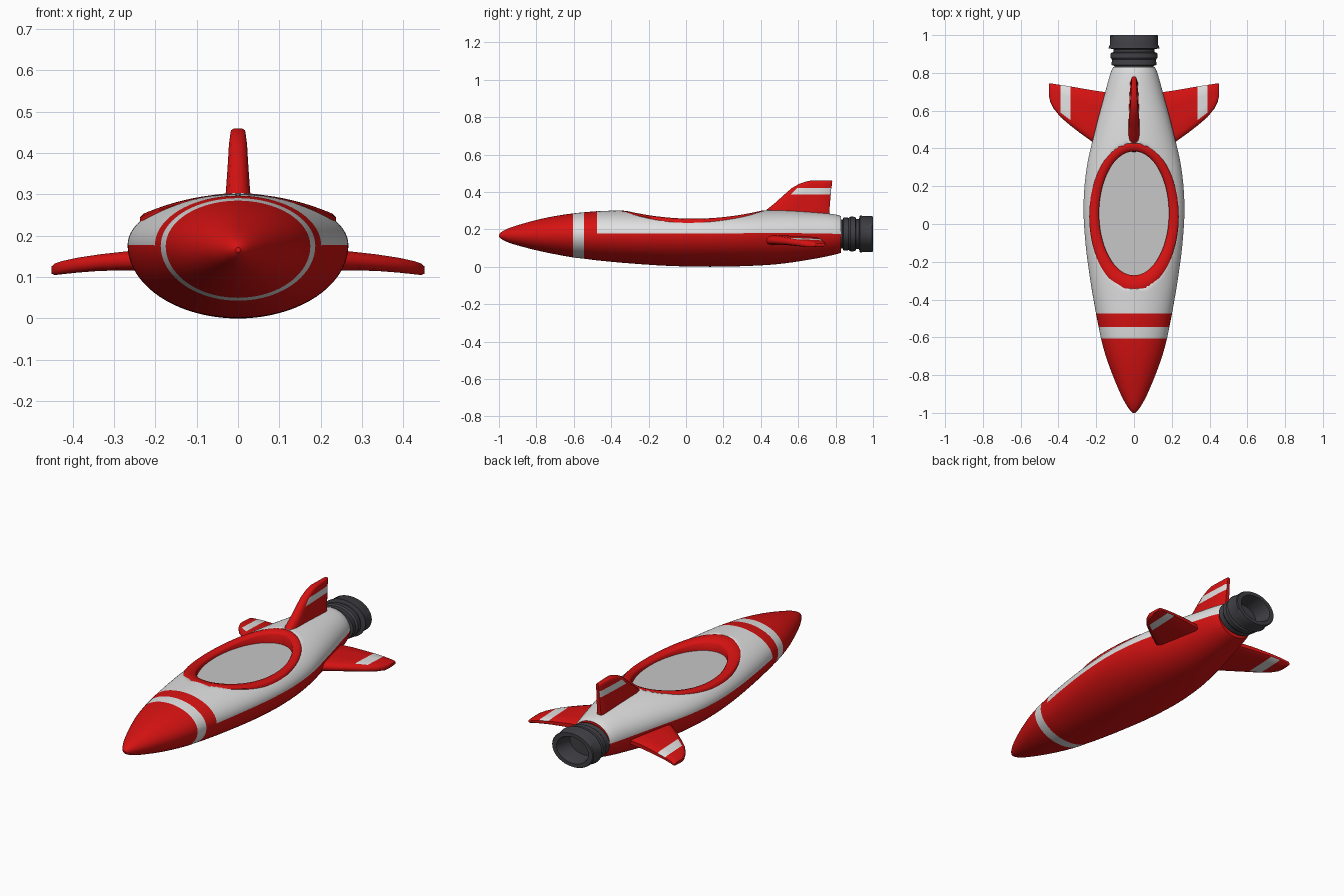
import bpy, bmesh, math
from math import sin, cos, pi, tau

if "Cube" in bpy.data.objects:
    bpy.data.objects.remove(bpy.data.objects["Cube"])


def material(name, rgb):
    m = bpy.data.materials.new(name)
    m.diffuse_color = (*rgb, 1)
    m.use_nodes = True
    m.node_tree.nodes["Principled BSDF"].inputs["Base Color"].default_value = m.diffuse_color
    return m


RED = material("red paint", (0.68, 0.006, 0.006))
WHITE = material("white paint", (0.74, 0.74, 0.74))
GREY = material("floor grey", (0.57, 0.57, 0.57))
DARK = material("engine metal", (0.05, 0.05, 0.058))


def loft(name, rings, mats, rule=None, cap=True, loop=False, angle=40):
    """Skin closed rings of points; rule(row, column) gives the material slot."""
    bm = bmesh.new()
    rows = [[bm.verts.new(p) for p in r] for r in rings]
    n = len(rows[0])
    for i in range(len(rows) - (0 if loop else 1)):
        a, b = rows[i], rows[(i + 1) % len(rows)]
        for j in range(n):
            k = (j + 1) % n
            f = bm.faces.new((a[j], a[k], b[k], b[j]))
            f.material_index = rule(i, j) if rule else 0
    if cap:
        bm.faces.new(rows[0])
        bm.faces.new(rows[-1])
    bmesh.ops.recalc_face_normals(bm, faces=bm.faces)
    me = bpy.data.meshes.new(name)
    bm.to_mesh(me)
    bm.free()
    for m in mats:
        me.materials.append(m)
    ob = bpy.data.objects.new(name, me)
    bpy.context.collection.objects.link(ob)
    bpy.ops.object.select_all(action='DESELECT')
    ob.select_set(True)
    bpy.context.view_layer.objects.active = ob
    bpy.ops.object.shade_smooth_by_angle(angle=math.radians(angle))
    return ob


def smooth_at(table, y):
    """Smooth interpolation of the table rows at position y."""
    i = max(k for k in range(len(table) - 1) if table[k][0] <= y + 1e-9)
    a, b = table[i], table[i + 1]
    p, q = table[max(i - 1, 0)], table[min(i + 2, len(table) - 1)]
    h = b[0] - a[0]
    t = (y - a[0]) / h
    out = []
    for c in range(1, len(a)):
        ma = (b[c] - p[c]) / (b[0] - p[0]) * h
        mb = (q[c] - a[c]) / (q[0] - a[0]) * h
        out.append((2*t**3 - 3*t*t + 1) * a[c] + (t**3 - 2*t*t + t) * ma
                   + (3*t*t - 2*t**3) * b[c] + (t**3 - t*t) * mb)
    return out


def saddle(y):
    """Height of the cockpit rim along the hull."""
    return 0.255 + 0.052 * ((y - 0.04) / 0.4) ** 2


# Hull: y, half width, bottom, seam height, top
HULL = [
    (-1.0, 0.006, 0.160, 0.166, 0.172), (-0.985, 0.022, 0.147, 0.167, 0.187),
    (-0.95, 0.045, 0.130, 0.168, 0.205), (-0.9, 0.071, 0.114, 0.169, 0.222),
    (-0.8, 0.113, 0.088, 0.171, 0.250), (-0.7, 0.149, 0.067, 0.173, 0.271),
    (-0.605, 0.175, 0.050, 0.175, 0.285), (-0.545, 0.187, 0.043, 0.176, 0.291),
    (-0.475, 0.201, 0.034, 0.177, 0.297), (-0.3, 0.231, 0.018, 0.178, 0.302),
    (-0.1, 0.257, 0.005, 0.178, 0.303), (0.1, 0.267, 0.000, 0.178, 0.303),
    (0.3, 0.250, 0.003, 0.179, 0.303), (0.5, 0.205, 0.015, 0.180, 0.302),
    (0.7, 0.152, 0.045, 0.178, 0.290), (0.8, 0.124, 0.066, 0.176, 0.279),
    (0.83, 0.111, 0.075, 0.175, 0.270)]
ys = []
for a, b in zip(HULL, HULL[1:]):
    steps = max(2, round((b[0] - a[0]) / 0.014))
    ys += [a[0] + (b[0] - a[0]) * k / steps for k in range(steps)]
ys.append(HULL[-1][0])
SIDES = 80
rings = []
for y in ys:
    w, zb, zc, zt = smooth_at(HULL, y)
    ring = []
    for j in range(SIDES):
        t = tau * j / SIDES
        x, s = w * cos(t), sin(t)
        z = zc + s * ((zt - zc) if s > 0 else (zc - zb))
        if (x / 0.226) ** 2 + ((y - 0.04) / 0.38) ** 2 < 1:
            z = min(z, saddle(y) - 0.012)
        ring.append((x, y, z))
    rings.append(ring)


def hull_paint(i, j):
    y = (ys[i] + ys[i + 1]) / 2
    band = -0.605 < y < -0.545
    return 1 if band or (y > -0.475 and j < SIDES // 2) else 0


hull = loft("hull", rings, [RED, WHITE], hull_paint)


def ellipse(rx, ry, cy, z, n=96):
    return [(rx * cos(tau * k / n), cy + ry * sin(tau * k / n), z) for k in range(n)]


# Cockpit opening cut out of the hull
cutter = loft("cockpit_cutter", [ellipse(0.196, 0.341, 0.055, z) for z in (0.229, 0.5)], [RED])
cutter.hide_render = True
cutter.hide_viewport = True
cut = hull.modifiers.new("cockpit_opening", 'BOOLEAN')
cut.operation = 'DIFFERENCE'
cut.solver = 'EXACT'
cut.object = cutter

# Cockpit floor plate
loft("cockpit_floor", [ellipse(0.195, 0.340, 0.055, z) for z in (0.228, 0.235)], [GREY])

# Raised cockpit rim that follows the saddle line
RIM = [(0, -0.01), (0.14, -0.001), (0.5, 0.002), (0.85, -0.002), (1, -0.01), (1, -0.04)]
rings = []
for k in range(96):
    t = tau * k / 96
    ring = []
    for f, dz in RIM:
        x = (0.185 + 0.052 * f) * cos(t)
        y = 0.0565 - 0.0165 * f + (0.328 + 0.067 * f) * sin(t)
        ring.append((x, y, saddle(y) + dz))
    x, y = ring[0][:2]
    ring.append((x, y, 0.229))
    rings.append(ring)
loft("cockpit_rim", rings, [RED], cap=False, loop=True, angle=50)

# Engine nozzle: oval lathe, y and half width, outside then inside
NOZZLE = [(0.81, 0.10), (0.838, 0.105), (0.842, 0.120), (0.87, 0.116), (0.88, 0.125),
          (0.905, 0.123), (0.91, 0.108), (0.925, 0.108), (0.93, 0.135), (0.95, 0.128),
          (0.995, 0.128), (1.0, 0.124), (1.0, 0.098), (0.99, 0.094), (0.90, 0.085)]
loft("engine_nozzle", [[(r * cos(tau * k / 48), y, 0.175 + 0.745 * r * sin(tau * k / 48))
                        for k in range(48)] for y, r in NOZZLE], [DARK], angle=35)

# Fins: chord section as fraction along the chord and share of half thickness
SECTION = [(0, 0.25), (0.04, 0.75), (0.14, 1), (0.4, 0.92), (0.7, 0.8), (0.96, 0.65), (1, 0.4)]
OUTLINE = SECTION + [(f, -t) for f, t in reversed(SECTION)]


def fin(name, stations, stripe_row, place):
    """Stations: span, leading edge, trailing edge, centre, half thickness."""
    rings = [[place(s, le + (te - le) * f, c + h * t) for f, t in OUTLINE]
             for s, le, te, c, h in stations]

    def paint(i, j):
        return 1 if i == stripe_row and j not in (0, 1, 6, 11, 12, 13) else 0
    return loft(name, rings, [RED, WHITE], paint, angle=50)


SIDE_FIN = [(0.10, 0.34, 0.69, 0.142, 0.026), (0.22, 0.435, 0.708, 0.142, 0.026),
            (0.29, 0.485, 0.72, 0.138, 0.022), (0.335, 0.52, 0.728, 0.135, 0.020),
            (0.388, 0.565, 0.736, 0.129, 0.018), (0.425, 0.61, 0.742, 0.123, 0.016),
            (0.443, 0.645, 0.745, 0.119, 0.014), (0.451, 0.68, 0.743, 0.117, 0.009)]
for side, sign in (("right", 1), ("left", -1)):
    fin(side + "_fin", SIDE_FIN, 3, lambda s, y, o, sign=sign: (sign * s, y, o))

TAIL_FIN = [(0.24, 0.38, 0.765, 0, 0.032), (0.30, 0.425, 0.767, 0, 0.030),
            (0.34, 0.475, 0.77, 0, 0.027), (0.385, 0.525, 0.774, 0, 0.024),
            (0.42, 0.565, 0.777, 0, 0.022), (0.443, 0.605, 0.781, 0, 0.019),
            (0.455, 0.64, 0.782, 0, 0.017), (0.46, 0.665, 0.78, 0, 0.010)]
fin("tail_fin", TAIL_FIN, 3, lambda s, y, o: (o, y, s))
